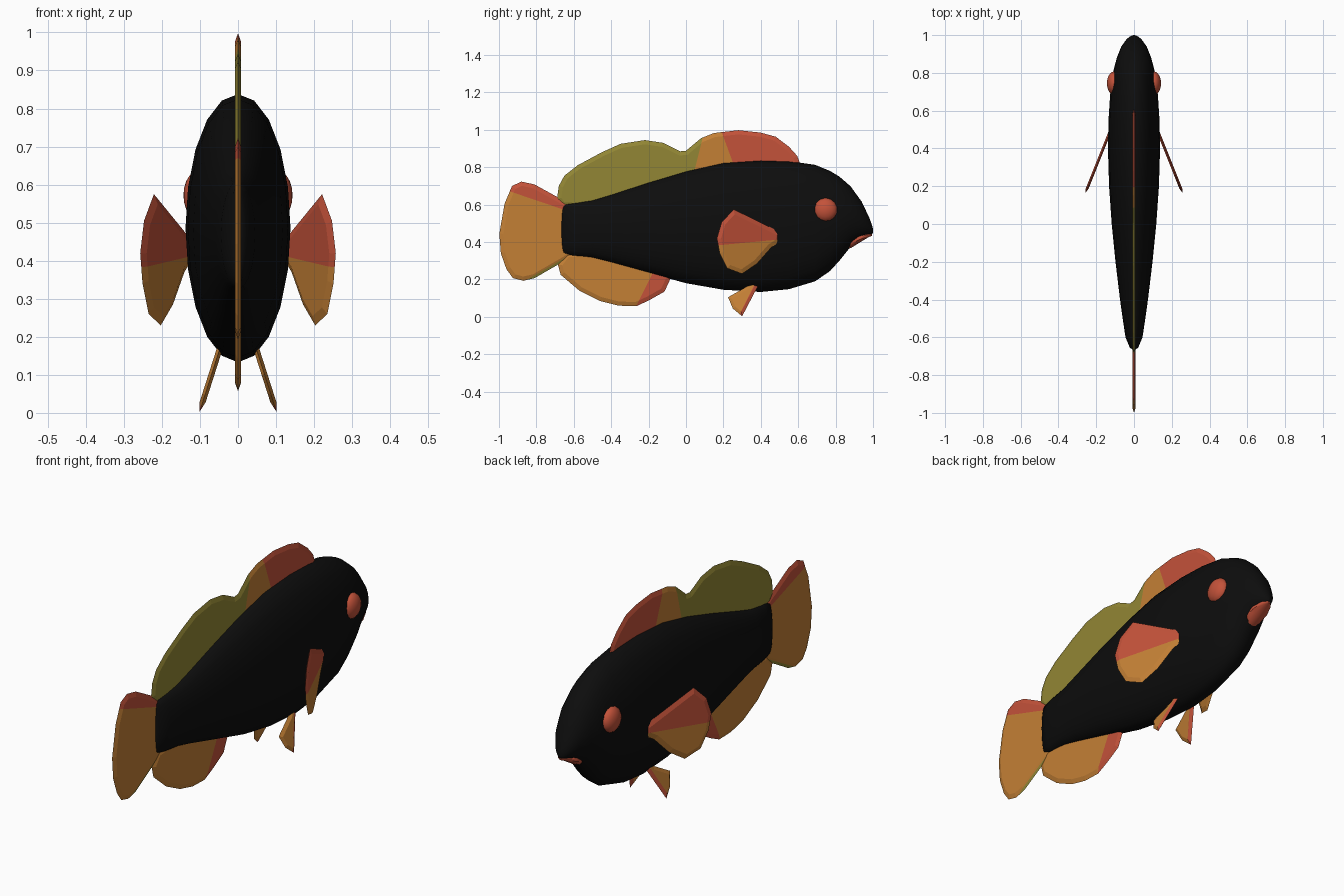
import bpy, bmesh, math
from mathutils import Vector

cube = bpy.data.objects.get("Cube")
if cube:
    bpy.data.objects.remove(cube, do_unlink=True)


def make_material(name, rgb):
    m = bpy.data.materials.new(name)
    m.use_nodes = True
    m.diffuse_color = (*rgb, 1)
    bsdf = m.node_tree.nodes["Principled BSDF"]
    bsdf.inputs["Base Color"].default_value = (*rgb, 1)
    return m


BLACK = make_material("black", (0.004, 0.004, 0.004))
RED = make_material("coral red", (0.55, 0.085, 0.042))
ORANGE = make_material("orange", (0.55, 0.215, 0.036))
OLIVE = make_material("olive", (0.29, 0.24, 0.035))


def finish(bm, name, mats, smooth=None):
    bmesh.ops.recalc_face_normals(bm, faces=bm.faces[:])
    me = bpy.data.meshes.new(name)
    bm.to_mesh(me)
    bm.free()
    ob = bpy.data.objects.new(name, me)
    bpy.context.collection.objects.link(ob)
    for m in mats:
        me.materials.append(m)
    if smooth:
        bpy.ops.object.select_all(action='DESELECT')
        ob.select_set(True)
        bpy.context.view_layer.objects.active = ob
        bpy.ops.object.shade_smooth_by_angle(angle=math.radians(smooth))
    return ob


def loft(name, sections, mat, sides):
    """Skin of elliptical sections (y, bottom, top, half width)."""
    bm = bmesh.new()
    rings = []
    for y, lo, hi, w in sections:
        ring = []
        for i in range(sides):
            a = math.tau * i / sides
            z = (lo + hi) / 2 + (hi - lo) / 2 * math.cos(a)
            ring.append(bm.verts.new((w * math.sin(a), y, z)))
        rings.append(ring)
    for r, s in zip(rings, rings[1:]):
        for i in range(sides):
            j = (i + 1) % sides
            bm.faces.new((r[i], r[j], s[j], s[i]))
    bm.faces.new(rings[0])
    bm.faces.new(rings[-1])
    return finish(bm, name, [mat], 50)


def fin(name, outline, mats, splits=(), thick=0.008, rim=0.022, place=None):
    """Thin bevelled blade in the YZ plane. Each split is a line (p, q);
    faces to the left of split k take material k + 1."""
    bm = bmesh.new()
    face = bm.faces.new([bm.verts.new((0, y, z)) for y, z in outline])
    face.normal_update()
    bmesh.ops.inset_region(bm, faces=[face], thickness=rim, depth=thick,
                           use_even_offset=True, use_boundary=True)
    for v in bm.verts:
        v.co.x = abs(v.co.x)
    half = bm.verts[:] + bm.edges[:] + bm.faces[:]
    copy = bmesh.ops.duplicate(bm, geom=half)["geom"]
    for v in copy:
        if isinstance(v, bmesh.types.BMVert):
            v.co.x *= -1
    bmesh.ops.remove_doubles(bm, verts=bm.verts[:], dist=1e-5)
    cuts = []
    for p, q in splits:
        p, q = Vector((0, *p)), Vector((0, *q))
        normal = Vector((0, -(q - p).z, (q - p).y))
        cuts.append((p, normal))
        bmesh.ops.bisect_plane(bm, geom=bm.verts[:] + bm.edges[:] + bm.faces[:],
                               plane_co=p, plane_no=normal)
    for f in bm.faces:
        for k, (p, normal) in enumerate(cuts):
            if (f.calc_center_median() - p).dot(normal) > 0:
                f.material_index = k + 1
    if place:
        for v in bm.verts:
            v.co.x = place(v.co)
    return finish(bm, name, mats)


# Body
loft("body", [
    (-0.665, 0.36, 0.57, 0.008), (-0.655, 0.335, 0.6, 0.022),
    (-0.6, 0.325, 0.61, 0.045), (-0.5, 0.315, 0.625, 0.06),
    (-0.4, 0.29, 0.655, 0.074), (-0.2, 0.235, 0.72, 0.098),
    (0, 0.18, 0.78, 0.118), (0.2, 0.145, 0.825, 0.132),
    (0.4, 0.133, 0.838, 0.138), (0.55, 0.148, 0.833, 0.135),
    (0.69, 0.19, 0.813, 0.126), (0.77, 0.245, 0.78, 0.116),
    (0.82, 0.3, 0.75, 0.107), (0.88, 0.375, 0.698, 0.091),
    (0.94, 0.42, 0.615, 0.067), (0.98, 0.435, 0.53, 0.038),
    (0.995, 0.442, 0.49, 0.018), (1, 0.45, 0.47, 0.004)], BLACK, 20)

# Lower lip
loft("lower_lip", [
    (0.865, 0.362, 0.42, 0.03), (0.885, 0.37, 0.44, 0.045),
    (0.93, 0.398, 0.445, 0.046), (0.975, 0.425, 0.447, 0.03),
    (0.995, 0.434, 0.446, 0.008)], RED, 10)

# Dorsal fin
fin("dorsal_fin", [
    (-0.66, 0.59), (-0.69, 0.63), (-0.68, 0.7), (-0.65, 0.755), (-0.58, 0.81),
    (-0.45, 0.88), (-0.35, 0.925), (-0.22, 0.945), (-0.12, 0.93),
    (-0.03, 0.885), (0, 0.888), (0.08, 0.955), (0.15, 0.983), (0.28, 0.998),
    (0.4, 0.985), (0.48, 0.963), (0.55, 0.91), (0.595, 0.86), (0.62, 0.79),
    (0.5, 0.75), (0, 0.7), (-0.4, 0.58)],
    [RED, ORANGE, OLIVE],
    [((0.26, 0.8), (0.19, 0.99)), ((0.05, 0.8), (0.09, 0.96))])

# Tail fin
fin("tail_fin", [
    (-0.6, 0.585), (-0.65, 0.62), (-0.81, 0.708), (-0.88, 0.723), (-0.93, 0.7),
    (-0.97, 0.605), (-0.998, 0.445), (-0.99, 0.34), (-0.96, 0.255),
    (-0.925, 0.207), (-0.87, 0.193), (-0.81, 0.207), (-0.64, 0.305),
    (-0.6, 0.34)],
    [ORANGE, RED, OLIVE],
    [((-0.945, 0.672), (-0.65, 0.572)), ((-0.62, 0.33), (-0.85, 0.2))])

# Anal fin
fin("anal_fin", [
    (-0.64, 0.34), (-0.685, 0.28), (-0.67, 0.225), (-0.57, 0.14), (-0.46, 0.085),
    (-0.36, 0.06), (-0.265, 0.057), (-0.195, 0.09), (-0.115, 0.135),
    (-0.085, 0.2), (-0.09, 0.26), (-0.4, 0.36)],
    [ORANGE, RED], [((-0.195, 0.2), (-0.26, 0.07))])

# Paired fins and eyes
for side, s in (("left", 1), ("right", -1)):
    fin(side + "_pectoral_fin", [
        (0.255, 0.575), (0.19, 0.505), (0.165, 0.42), (0.18, 0.34),
        (0.22, 0.26), (0.3, 0.23), (0.38, 0.285), (0.455, 0.37),
        (0.5, 0.4), (0.51, 0.45)],
        [ORANGE, RED], [((0.175, 0.383), (0.46, 0.41))],
        place=lambda c: s * (0.135 + (0.47 - c.y) * 0.4 + c.x))
    fin(side + "_pelvic_fin", [
        (0.385, 0.165), (0.36, 0.2), (0.33, 0.165), (0.225, 0.105),
        (0.25, 0.045), (0.3, 0.003)],
        [RED, ORANGE], [((0.285, 0.01), (0.36, 0.16))], rim=0.016,
        place=lambda c: s * (0.102 - c.z * 0.32 + c.x))
    bm = bmesh.new()
    bmesh.ops.create_uvsphere(bm, u_segments=14, v_segments=10, radius=0.064)
    for v in bm.verts:
        v.co = (s * (0.105 + v.co.z * 0.6), 0.745 + v.co.x, 0.572 + v.co.y)
    finish(bm, side + "_eye", [RED], 60)
